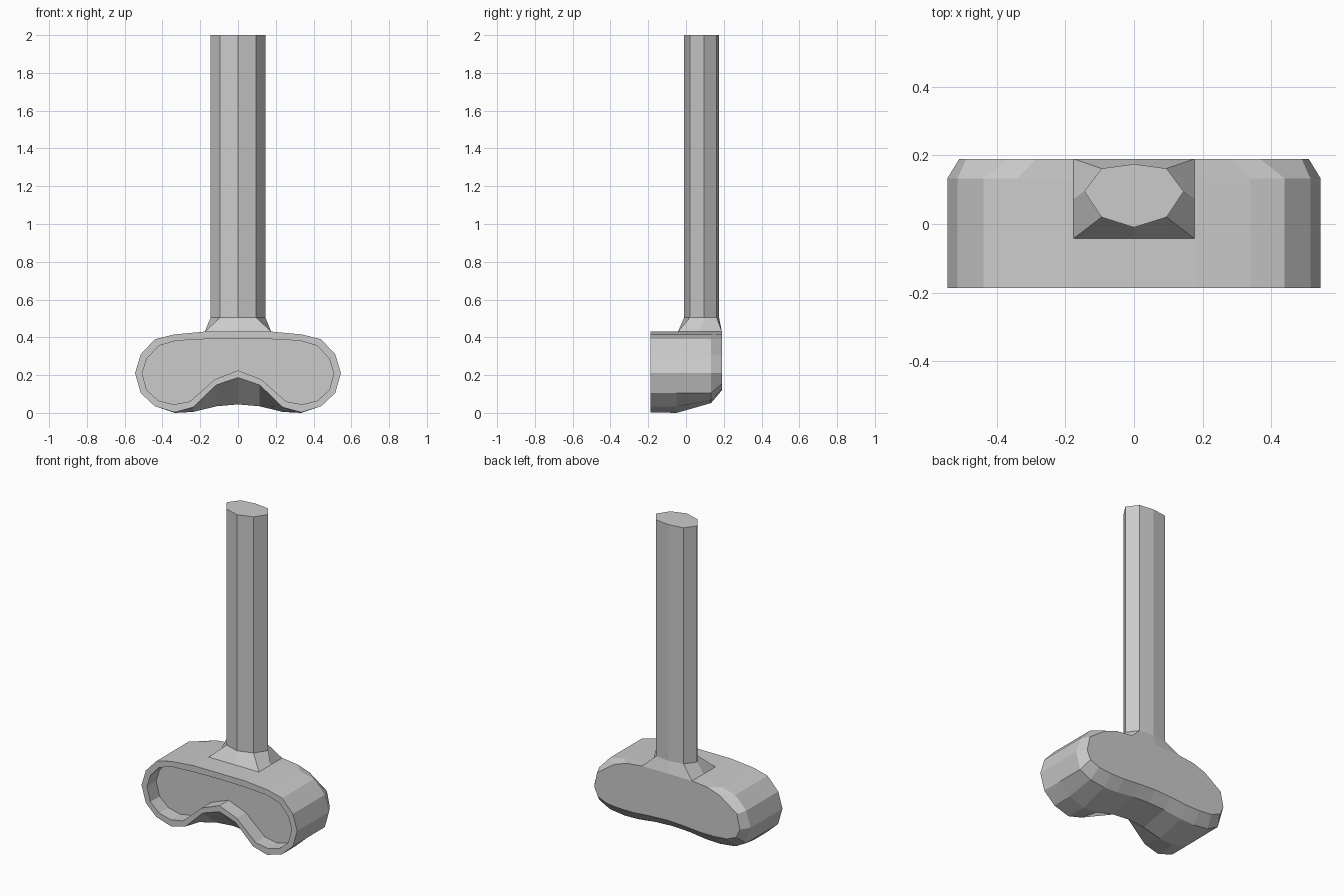
import bpy, bmesh

if "Cube" in bpy.data.objects:
    bpy.data.objects.remove(bpy.data.objects["Cube"])

grey = bpy.data.materials.new("plain_grey")
grey.diffuse_color = (0.6, 0.6, 0.6, 1)
grey.use_nodes = True
grey.node_tree.nodes["Principled BSDF"].inputs["Base Color"].default_value = grey.diffuse_color


def loft(name, rings, cap_start, cap_end):
    """Bridge a list of equal-length rings into one flat-shaded object."""
    bm = bmesh.new()
    loops = [[bm.verts.new(p) for p in ring] for ring in rings]
    n = len(loops[0])
    for a, b in zip(loops, loops[1:]):
        for i in range(n):
            j = (i + 1) % n
            bm.faces.new((a[i], a[j], b[j], b[i]))
    if cap_start:
        bm.faces.new(loops[0][::-1])
    if cap_end:
        bm.faces.new(loops[-1])
    bmesh.ops.recalc_face_normals(bm, faces=bm.faces)
    mesh = bpy.data.meshes.new(name)
    bm.to_mesh(mesh)
    bm.free()
    mesh.materials.append(grey)
    obj = bpy.data.objects.new(name, mesh)
    bpy.context.collection.objects.link(obj)
    return obj


def mirrored(half):
    """Close a half outline running from top centre to bottom centre."""
    return half + [(-x, z) for x, z in half[-2:0:-1]]


def at_depth(half, y):
    return [(x, y, z) for x, z in mirrored(half)]


def with_bottom(half, heights):
    """Replace the heights of the last points of a half outline."""
    k = len(half) - len(heights)
    return half[:k] + [(p[0], z) for p, z in zip(half[k:], heights)]


# Half outlines of the bean-shaped body (x, z)
outer = [(0, .43), (.18, .43), (.34, .415), (.44, .39), (.515, .31), (.545, .21),
         (.515, .105), (.44, .035), (.335, .003), (.237, .03), (.115, .148), (0, .187)]
inner = [(0, .393), (.18, .39), (.33, .382), (.42, .355), (.483, .287), (.507, .21),
         (.483, .12), (.42, .065), (.34, .045), (.255, .06), (.122, .178), (0, .225)]
back = [(0, .43), (.18, .43), (.285, .418), (.368, .39), (.49, .305), (.51, .21),
        (.485, .155), (.42, .128), (.33, .12), (.235, .12), (.115, .13), (0, .135)]
belly = with_bottom(outer, [0, .005, .035, .045])
shoulder = with_bottom(outer, [.065, .052, .055, .07, .075])

# Body: recess floor, rim, belly below the notch, shoulder, bevelled back
loft("body", [at_depth(inner, -.095), at_depth(inner, -.187), at_depth(outer, -.187),
              at_depth(belly, -.05), at_depth(shoulder, .133), at_depth(back, .19)],
     True, True)

# Post with a flattened eight-sided section, and its flared rectangular foot
post = [(0, -.01), (.095, .02), (.145, .095), (.095, .162),
        (0, .175), (-.095, .162), (-.145, .095), (-.095, .02)]
foot = [(0, -.042), (.176, -.042), (.176, .074), (.176, .19),
        (0, .19), (-.176, .19), (-.176, .074), (-.176, -.042)]
loft("post", [[(x, y, z) for x, y in post] for z in (.505, 2)], False, True)
loft("post_foot", [[(x, y, .43) for x, y in foot],
                   [(x, y, .505) for x, y in post]], False, False)

# The open foot has no inside to guess from, so make it face outward explicitly
mesh = bpy.data.objects["post_foot"].data
bm = bmesh.new()
bm.from_mesh(mesh)
for f in bm.faces:
    c = f.calc_center_median()
    if f.normal.x * c.x + f.normal.y * (c.y - .08) < 0:
        f.normal_flip()
bm.to_mesh(mesh)
bm.free()
